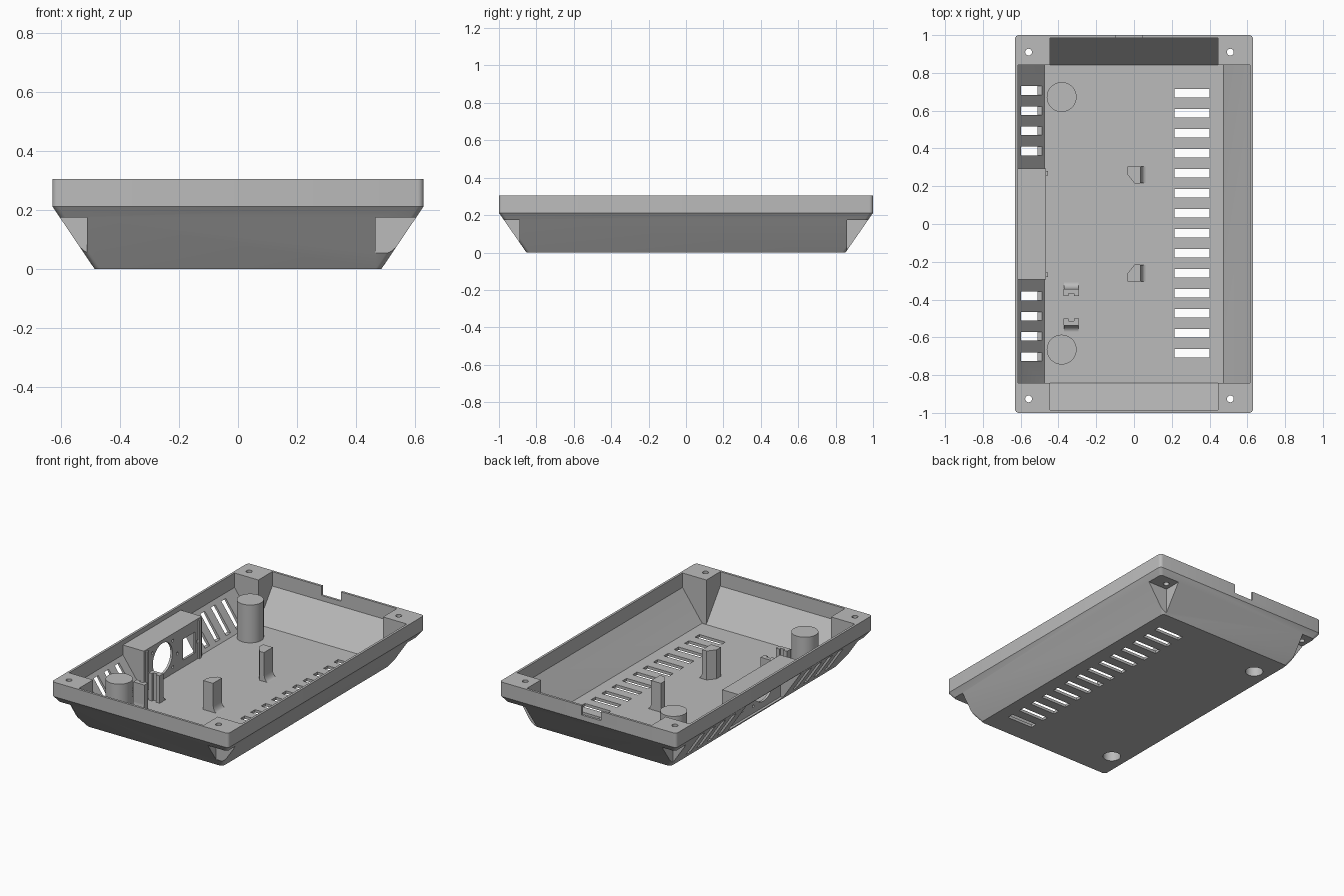
import bpy, bmesh
from math import sin, cos, pi

cube = bpy.data.objects.get("Cube")
if cube:
    bpy.data.objects.remove(cube, do_unlink=True)

grey = bpy.data.materials.new("plain grey plastic")
grey.use_nodes = True
grey.diffuse_color = (0.5, 0.5, 0.5, 1)
grey.node_tree.nodes["Principled BSDF"].inputs["Base Color"].default_value = (0.5, 0.5, 0.5, 1)


def make(name, bm):
    bmesh.ops.recalc_face_normals(bm, faces=bm.faces)
    mesh = bpy.data.meshes.new(name)
    bm.to_mesh(mesh)
    bm.free()
    mesh.materials.append(grey)
    ob = bpy.data.objects.new(name, mesh)
    bpy.context.collection.objects.link(ob)
    return ob


def loft(bm, rings):
    rows = [[bm.verts.new(p) for p in ring] for ring in rings]
    n = len(rows[0])
    for a, b in zip(rows, rows[1:]):
        for i in range(n):
            bm.faces.new((a[i], a[(i + 1) % n], b[(i + 1) % n], b[i]))
    bm.faces.new(rows[0][::-1])
    bm.faces.new(rows[-1])


def prism(bm, pts, axis, a, b):
    """Extrude a 2D outline along an axis from a to b."""
    place = {"x": lambda p, t: (t, p[0], p[1]),
             "y": lambda p, t: (p[0], t, p[1]),
             "z": lambda p, t: (p[0], p[1], t)}[axis]
    loft(bm, [[place(p, t) for p in pts] for t in (a, b)])


def box(bm, x0, x1, y0, y1, z0, z1):
    prism(bm, [(x0, y0), (x1, y0), (x1, y1), (x0, y1)], "z", z0, z1)


def circle(u, v, r, n=40):
    return [(u + r * cos(2 * pi * i / n), v + r * sin(2 * pi * i / n)) for i in range(n)]


def rounded(hx, hy, z, r, steps=4):
    ring = []
    for k, (sx, sy) in enumerate([(1, 1), (-1, 1), (-1, -1), (1, -1)]):
        for i in range(steps + 1):
            a = (k + i / steps) * pi / 2
            ring.append((sx * (hx - r) + r * cos(a), sy * (hy - r) + r * sin(a), z))
    return ring


def cut(ob, bm):
    cutter = make("cutter", bm)
    cutter.hide_render = True
    mod = ob.modifiers.new("cut", "BOOLEAN")
    mod.operation, mod.solver, mod.object = "DIFFERENCE", "EXACT", cutter
    bpy.context.view_layer.objects.active = ob
    bpy.ops.object.modifier_apply(modifier=mod.name)
    bpy.data.objects.remove(cutter, do_unlink=True)


SIDES = [(sx, sy) for sx in (-1, 1) for sy in (-1, 1)]

# Tray shell: flared outside with an upright rim
bm = bmesh.new()
loft(bm, [rounded(0.487, 0.853, 0, 0.02), rounded(0.63, 1, 0.212, 0.02),
          rounded(0.63, 1, 0.305, 0.02)])
shell = make("tray_shell", bm)

# Inner cavity, leaving corner screw blocks and a connector housing standing
bm = bmesh.new()
loft(bm, [rounded(0.475, 0.842, 0.018, 0.004), rounded(0.615, 0.985, 0.212, 0.004),
          rounded(0.615, 0.985, 0.4, 0.004)])
cavity = make("cavity", bm)
bm = bmesh.new()
for sx, sy in SIDES:
    xs, ys = sorted((sx * 0.445, sx * 0.8)), sorted((sy * 0.843, sy * 1.2))
    box(bm, *xs, *ys, -0.1, 0.5)
box(bm, -0.8, -0.465, -0.295, 0.295, -0.1, 0.275)
cut(cavity, bm)
bm = bmesh.new()
bm.from_mesh(cavity.data)
bpy.data.objects.remove(cavity, do_unlink=True)
cut(shell, bm)

# Corner screw pockets open to the outside, then the screw holes
screws = {(-1, -1): (-0.558, -0.926), (1, -1): (0.51, -0.926),
          (-1, 1): (-0.558, 0.91), (1, 1): (0.51, 0.91)}
bm = bmesh.new()
for sx, sy in SIDES:
    xs = sorted((sx * 0.8, -0.512 if sx < 0 else 0.467))
    ys = sorted((sy * 1.2, -0.89 if sy < 0 else 0.862))
    box(bm, *xs, *ys, -0.1, 0.175)
cut(shell, bm)
bm = bmesh.new()
for u, v in screws.values():
    prism(bm, circle(u, v, 0.018, 24), "z", 0.1, 0.4)
cut(shell, bm)

# Floor slots, side vents and rim notch
bm = bmesh.new()
for i in range(14):
    y = 0.692 - i * 0.1059
    box(bm, 0.215, 0.4, y - 0.022, y + 0.022, -0.1, 0.1)
for start in (0.386, -0.702):
    for i in range(4):
        y = start + i * 0.107
        box(bm, -0.8, -0.46, y - 0.023, y + 0.023, 0.036, 0.188)
box(bm, -0.095, 0.045, 0.95, 1.1, 0.245, 0.4)
cut(shell, bm)

# Hollow behind the connector housing, reached through the sloping side
bm = bmesh.new()
prism(bm, [(-0.48, 0.015), (-0.8, 0.015), (-0.8, 0.208), (-0.615, 0.208),
           (-0.615, 0.262), (-0.48, 0.262)], "y", -0.28, 0.28)
cut(shell, bm)

# Round and square connector openings with small fixing holes
bm = bmesh.new()
prism(bm, circle(-0.104, 0.154, 0.1), "x", -0.55, -0.43)
box(bm, -0.55, -0.43, 0.105, 0.225, 0.065, 0.2)
for y, z in ((0.045, 0.13), (0.25, 0.13), (-0.21, 0.23), (0.0, 0.23), (0.0, 0.06)):
    prism(bm, circle(y, z, 0.009, 16), "x", -0.55, -0.43)
cut(shell, bm)
parts = [shell]

# Round posts, bored from underneath
for label, y in (("front", -0.665), ("back", 0.672)):
    bm = bmesh.new()
    prism(bm, circle(-0.383, y, 0.079, 48), "z", 0.01, 0.262)
    post = make(label + "_round_post", bm)
    for ob in (shell, post):
        bm = bmesh.new()
        prism(bm, circle(-0.383, y, 0.053), "z", -0.1, 0.23)
        cut(ob, bm)
    parts.append(post)


def foot(u, side, w, h, n=8):
    """Concave fillet outline between an upright at u and the floor."""
    arc = [(u + side * w * (1 - cos(i / n * pi / 2)), 0.018 + h * (1 - sin(i / n * pi / 2)))
           for i in range(n + 1)]
    return arc + [(u + side * w, 0.01), (u - side * 0.005, 0.01), (u - side * 0.005, 0.018 + h)]


# Board supports with a chamfered plan and a filleted foot
for label, s in (("front", -1), ("back", 1)):
    bm = bmesh.new()
    plan = [(-0.035, 0.305), (0.035, 0.305), (0.035, 0.215), (0.003, 0.215), (-0.035, 0.262)]
    prism(bm, [(x, s * y) for x, y in plan], "z", 0.01, 0.205)
    prism(bm, foot(0.035, 1, 0.028, 0.05), "y", s * 0.216, s * 0.304)
    parts.append(make(label + "_board_support", bm))

# Pair of cable clips facing each other, each with a notched inner lip
for label, y, s in (("front", -0.525, -1), ("back", -0.355, 1)):
    bm = bmesh.new()
    box(bm, -0.372, -0.292, y - 0.012, y + 0.012, 0.01, 0.195)
    for x in (-0.372, -0.317):
        a, b = sorted((y - s * 0.011, y - s * 0.026))
        box(bm, x, x + 0.025, a, b, 0.01, 0.195)
    outline = foot(y + s * 0.012, s, 0.033, 0.05)
    prism(bm, outline, "x", -0.371, -0.293)
    parts.append(make(label + "_cable_clip", bm))

# Upright ribs at the ends of the connector housing
for label, y in (("front", -0.268), ("back", 0.268)):
    bm = bmesh.new()
    box(bm, -0.475, -0.455, y - 0.012, y + 0.012, 0.01, 0.265)
    parts.append(make(label + "_housing_rib", bm))

# Smooth the round surfaces, keep the edges sharp
bpy.ops.object.select_all(action="DESELECT")
for ob in parts:
    ob.select_set(True)
bpy.context.view_layer.objects.active = shell
bpy.ops.object.shade_smooth_by_angle(angle=pi / 6)
